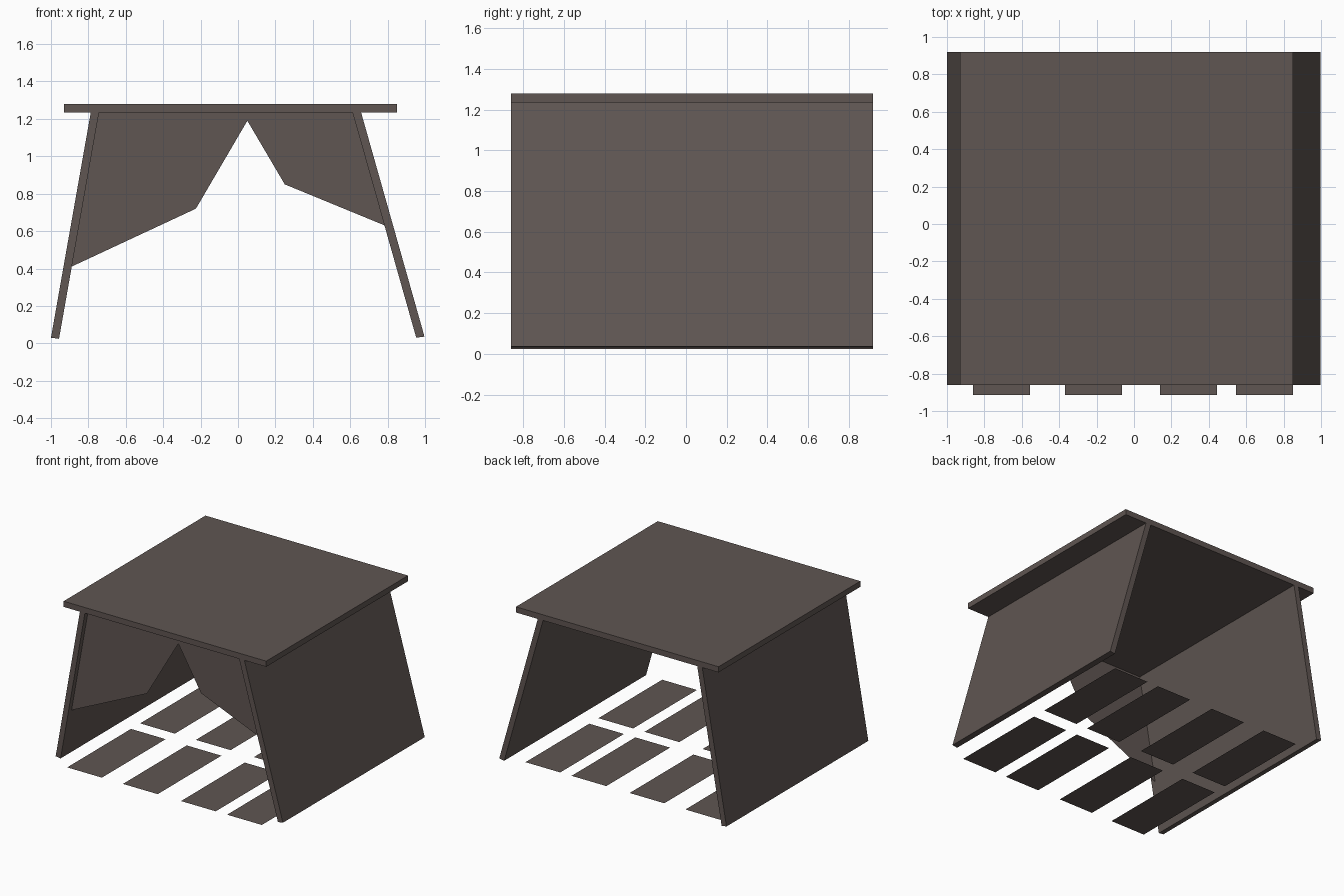
import bpy

if "Cube" in bpy.data.objects:
    bpy.data.objects.remove(bpy.data.objects["Cube"])

FRONT, BACK = -0.86, 0.92

mat = bpy.data.materials.new("weathered brown grey")
mat.diffuse_color = (0.115, 0.092, 0.084, 1)
mat.use_nodes = True
mat.node_tree.nodes["Principled BSDF"].inputs["Base Color"].default_value = mat.diffuse_color


def make(name, verts, faces):
    mesh = bpy.data.meshes.new(name)
    mesh.from_pydata(verts, [], faces)
    mesh.materials.append(mat)
    obj = bpy.data.objects.new(name, mesh)
    bpy.context.collection.objects.link(obj)
    return obj


def extrude_y(name, profile, y0, y1):
    """Solid from an x/z profile (counter-clockwise seen from the front)."""
    n = len(profile)
    verts = [(x, y, z) for y in (y0, y1) for x, z in profile]
    faces = [list(range(n)), list(range(2 * n - 1, n - 1, -1))]
    faces += [[i, i + n, (i + 1) % n + n, (i + 1) % n] for i in range(n)]
    return make(name, verts, faces)


# flat roof slab
extrude_y("roof", [(-0.93, 1.235), (0.85, 1.235), (0.85, 1.28), (-0.93, 1.28)], FRONT, BACK)

# splayed side walls
extrude_y("left_wall", [(-1.0, 0.03), (-0.957, 0.024), (-0.743, 1.235), (-0.787, 1.235)], FRONT, BACK)
extrude_y("right_wall", [(0.953, 0.03), (0.997, 0.036), (0.658, 1.235), (0.612, 1.235)], FRONT, BACK)

# thin front curtain panel with a pointed opening
curtain = [(-0.743, 1.235), (-0.89, 0.41), (-0.225, 0.72), (0.05, 1.19),
           (0.25, 0.85), (0.785, 0.63), (0.612, 1.235)]
make("front_curtain", [(x, -0.82, z) for x, z in curtain], [list(range(7))])

# two rows of flat floor mats
for row, y in enumerate((-0.915, 0.0)):
    for col, x in enumerate((-0.86, -0.37, 0.14, 0.545)):
        make(f"floor_mat_{row}_{col}",
             [(x, y, 0), (x + 0.305, y, 0), (x + 0.305, y + 0.8, 0), (x, y + 0.8, 0)],
             [(0, 1, 2, 3)])
